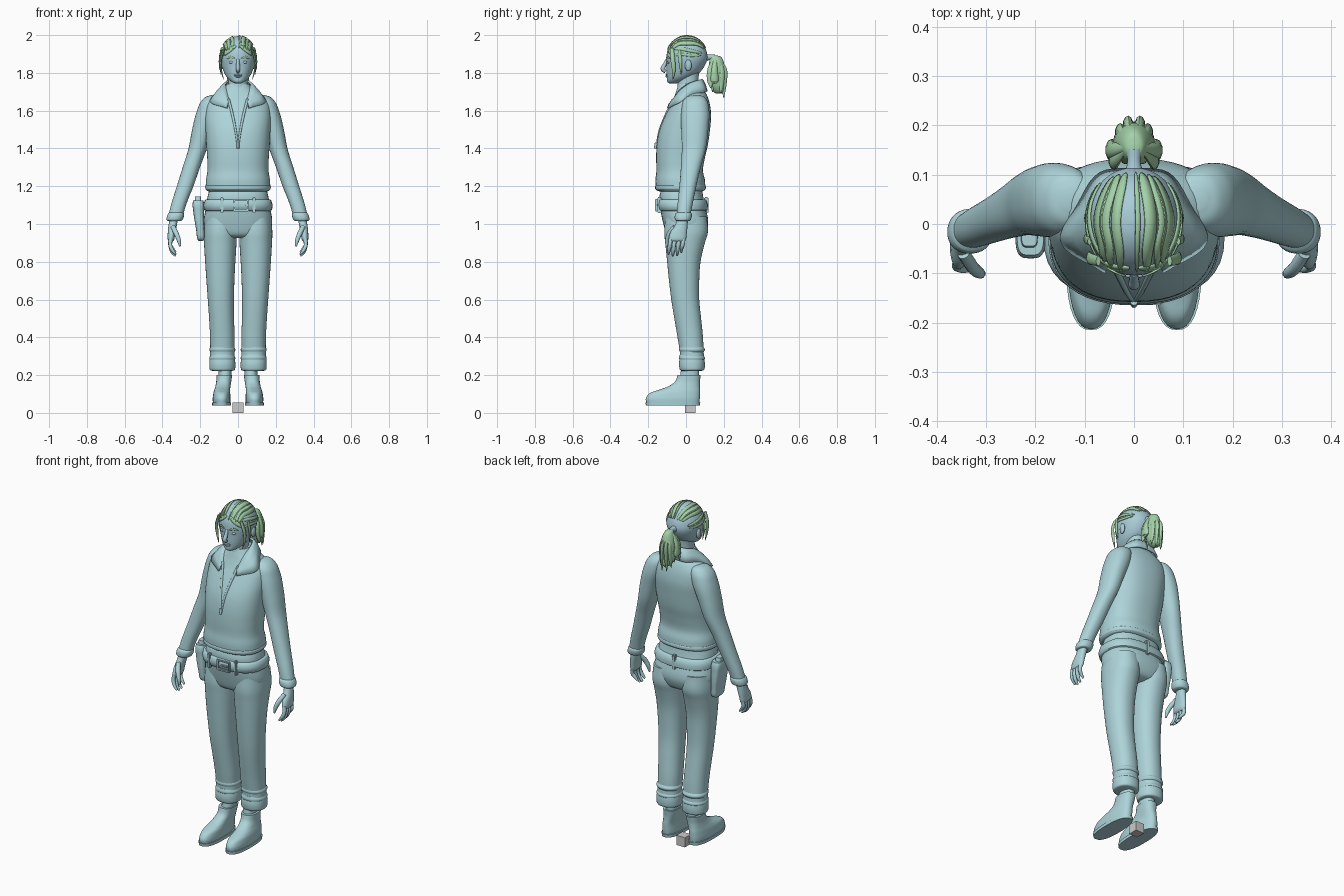
import bpy, bmesh, math
from mathutils import Vector, Matrix


def material(name, rgb):
    m = bpy.data.materials.new(name)
    m.diffuse_color = (*rgb, 1)
    return m


BLUE = material("pale teal", (0.42, 0.66, 0.70))
HEAD = material("head blue", (0.40, 0.61, 0.69))
GREEN = material("hair green", (0.37, 0.64, 0.39))
GREY = material("light grey", (0.6, 0.6, 0.6))


def finish(name, bm, mat, mirror=False, angle=45, thick=0):
    bmesh.ops.recalc_face_normals(bm, faces=bm.faces)
    me = bpy.data.meshes.new(name)
    bm.to_mesh(me)
    bm.free()
    me.materials.append(mat)
    me.shade_smooth()
    me.set_sharp_from_angle(angle=math.radians(angle))
    ob = bpy.data.objects.new(name, me)
    bpy.context.collection.objects.link(ob)
    if thick:
        ob.modifiers.new("thickness", "SOLIDIFY").thickness = thick
    if mirror:
        md = ob.modifiers.new("mirror", "MIRROR")
        md.use_mirror_merge = False
    return ob


def smooth_path(pts, sub=5):
    """Spline through rows of numbers, safe for uneven spacing."""
    n = len(pts)
    P = [list(p) for p in pts]
    h = [max(1e-6, math.dist(P[i], P[i + 1])) for i in range(n - 1)]
    d = [[(b - a) / h[i] for a, b in zip(P[i], P[i + 1])] for i in range(n - 1)]
    m = [d[0]]
    for i in range(1, n - 1):
        m.append([(a * h[i] + b * h[i - 1]) / (h[i] + h[i - 1]) for a, b in zip(d[i - 1], d[i])])
    m.append(d[-1])
    out = []
    for i in range(n - 1):
        for k in range(sub):
            t = k / sub
            a, b = 2*t**3 - 3*t**2 + 1, t**3 - 2*t**2 + t
            c, e = -2*t**3 + 3*t**2, t**3 - t**2
            out.append([a*p + b*h[i]*u + c*q + e*h[i]*v
                        for p, q, u, v in zip(P[i], P[i + 1], m[i], m[i + 1])])
    return out + [P[-1]]


def skin_rings(bm, rings, cap=True):
    vs = [[bm.verts.new(p) for p in r] for r in rings]
    n = len(vs[0])
    for a, b in zip(vs, vs[1:]):
        for i in range(n):
            bm.faces.new((a[i], a[(i + 1) % n], b[(i + 1) % n], b[i]))
    if cap:
        bm.faces.new(vs[0])
        bm.faces.new(vs[-1])


def loft(name, rows, mat=BLUE, p=2.2, mirror=False, seg=36, sub=5):
    """Stack of level rings; row = height, centre x, half width, front y, back y."""
    rings = []
    for z, cx, rx, yf, yb in smooth_path(rows, sub):
        ring = []
        for i in range(seg):
            c, s = math.cos(math.tau*i/seg), math.sin(math.tau*i/seg)
            ring.append((cx + rx*math.copysign(abs(c)**(2/p), c),
                         (yf + yb)/2 + (yb - yf)/2*math.copysign(abs(s)**(2/p), s), z))
        rings.append(ring)
    bm = bmesh.new()
    skin_rings(bm, rings)
    return finish(name, bm, mat, mirror)


def tube(name, rows, mat=BLUE, mirror=False, seg=10, flat=1.0):
    """Tapered tube; row = x, y, z, radius."""
    rows = smooth_path(rows, 4)
    pts = [Vector(r[:3]) for r in rows]
    rings = []
    for i, r in enumerate(rows):
        t = (pts[min(i + 1, len(pts) - 1)] - pts[max(i - 1, 0)]).normalized()
        u = t.cross(Vector((1, 0.01, 0))).normalized()
        v = t.cross(u)
        rings.append([pts[i] + r[3]*(u*math.cos(a) + v*flat*math.sin(a))
                      for a in (math.tau*k/seg for k in range(seg))])
    bm = bmesh.new()
    skin_rings(bm, rings)
    return finish(name, bm, mat, mirror)


def ball(name, loc, size, mat=BLUE, mirror=False):
    bm = bmesh.new()
    bmesh.ops.create_uvsphere(bm, u_segments=16, v_segments=10, radius=1,
                              matrix=Matrix.Translation(loc) @ Matrix.Diagonal((*size, 1)))
    return finish(name, bm, mat, mirror)


def box(name, loc, size, mat=BLUE, bevel=0.0, mirror=False):
    bm = bmesh.new()
    bmesh.ops.create_cube(bm, size=1, matrix=Matrix.Translation(loc) @ Matrix.Diagonal((*size, 1)))
    if bevel:
        bmesh.ops.bevel(bm, geom=bm.edges[:], offset=bevel, segments=2, affect='EDGES')
    return finish(name, bm, mat, mirror)


def strand(name, dirs, w, mirror=False):
    """Hair ribbon lying on the skull, led by directions from its centre."""
    rows = [Vector(d).normalized() for d in smooth_path(dirs, 6)]
    bm, grid = bmesh.new(), []
    for i, n in enumerate(rows):
        side = (rows[min(i + 1, len(rows) - 1)] - rows[max(i - 1, 0)]).cross(n).normalized()
        k = w*(0.15 + 0.85*math.sin(math.pi*i/(len(rows) - 1))**0.5)
        line = []
        for s in (-1, 0, 1):
            d = (n + side*s*k).normalized()
            line.append(bm.verts.new((d.x*0.1, 0.005 + d.y*0.114, 1.88 + d.z*0.12)))
        grid.append(line)
    for a, b in zip(grid, grid[1:]):
        for j in (0, 1):
            bm.faces.new((a[j], a[j + 1], b[j + 1], b[j]))
    return finish(name, bm, GREEN, mirror, thick=0.004)


# Small base cube
box("base_cube", (0, 0.022, 0.028), (0.056, 0.056, 0.056), GREY)

# Boots, ankles
loft("boot", [(0.05, 0.087, 0.046, -0.21, 0.07), (0.075, 0.087, 0.047, -0.213, 0.073),
              (0.1, 0.086, 0.045, -0.198, 0.074), (0.12, 0.084, 0.042, -0.15, 0.074),
              (0.14, 0.08, 0.04, -0.095, 0.073), (0.17, 0.075, 0.04, -0.055, 0.074),
              (0.2, 0.073, 0.042, -0.045, 0.078)], p=2.4, mirror=True)
loft("boot_sole", [(0.038, 0.087, 0.05, -0.212, 0.073), (0.056, 0.087, 0.051, -0.215, 0.076)],
     p=2.5, mirror=True, sub=1)
loft("ankle", [(0.18, 0.069, 0.034, -0.033, 0.068), (0.24, 0.069, 0.034, -0.025, 0.07)], mirror=True)

# Trousers
loft("trouser_leg", [(1.04, 0.095, 0.08, -0.11, 0.11), (0.95, 0.094, 0.088, -0.115, 0.115),
                     (0.9, 0.094, 0.086, -0.11, 0.1), (0.8, 0.094, 0.08, -0.1, 0.077),
                     (0.7, 0.093, 0.074, -0.09, 0.07), (0.6, 0.091, 0.069, -0.078, 0.07),
                     (0.5, 0.087, 0.066, -0.062, 0.08), (0.4, 0.083, 0.065, -0.045, 0.09),
                     (0.3, 0.083, 0.065, -0.032, 0.095), (0.255, 0.083, 0.069, -0.037, 0.1),
                     (0.228, 0.083, 0.066, -0.032, 0.096), (0.222, 0.083, 0.05, -0.02, 0.08)], mirror=True)
for i, z in enumerate((0.29, 0.335)):
    loft(f"cuff_fold_{i}", [(z - 0.018, 0.083, 0.06, -0.028, 0.09), (z, 0.083, 0.069, -0.037, 0.1),
                            (z + 0.018, 0.083, 0.06, -0.033, 0.09)], mirror=True)
loft("trouser_hips", [(1.185, 0, 0.15, -0.13, 0.085), (1.15, 0, 0.16, -0.14, 0.09),
                      (1.1, 0, 0.167, -0.138, 0.1), (1.0, 0, 0.18, -0.12, 0.117),
                      (0.95, 0, 0.16, -0.105, 0.1), (0.925, 0, 0.09, -0.07, 0.06)], p=2.5)

# Belt, buckle, loops
loft("belt", [(1.07, 0, 0.172, -0.143, 0.106), (1.075, 0, 0.18, -0.15, 0.114),
              (1.125, 0, 0.176, -0.152, 0.108), (1.13, 0, 0.168, -0.146, 0.102)], p=2.5, sub=2)
for dx, dz, w, h in ((-0.022, 0, 0.011, 0.064), (0.052, 0, 0.011, 0.064), (0.015, 0.027, 0.08, 0.011),
                     (0.015, -0.027, 0.08, 0.011), (0.022, 0, 0.045, 0.01)):
    box("buckle_bar", (dx, -0.157, 1.1 + dz), (w, 0.014, h), bevel=0.003)
box("front_belt_loop", (0.085, -0.141, 1.1), (0.016, 0.02, 0.085), bevel=0.004, mirror=True)
box("back_belt_loop", (0, 0.107, 1.1), (0.022, 0.022, 0.085), bevel=0.004)

# Hip pouch on the wearer's right
loft("hip_pouch", [(0.91, -0.196, 0.012, -0.035, 0.015), (0.92, -0.197, 0.018, -0.052, 0.03),
                   (0.97, -0.2, 0.022, -0.063, 0.038), (1.06, -0.208, 0.028, -0.068, 0.042),
                   (1.11, -0.21, 0.03, -0.068, 0.04), (1.125, -0.21, 0.027, -0.063, 0.035)], p=3.5)
loft("pouch_top", [(1.11, -0.212, 0.018, -0.05, 0.02), (1.145, -0.212, 0.016, -0.045, 0.012)], p=4, sub=1)

# Jacket body
loft("jacket_body", [(1.172, 0, 0.155, -0.14, 0.08), (1.18, 0, 0.168, -0.156, 0.098),
                     (1.225, 0, 0.17, -0.162, 0.101), (1.28, 0, 0.162, -0.157, 0.09),
                     (1.35, 0, 0.163, -0.158, 0.1), (1.42, 0, 0.168, -0.155, 0.116),
                     (1.5, 0, 0.172, -0.14, 0.127), (1.58, 0, 0.175, -0.107, 0.133),
                     (1.64, 0, 0.165, -0.077, 0.125), (1.68, 0, 0.13, -0.06, 0.112),
                     (1.71, 0, 0.085, -0.05, 0.095), (1.74, 0, 0.06, -0.04, 0.08)], p=2.35, seg=48)
loft("jacket_hem", [(1.178, 0, 0.165, -0.155, 0.097), (1.185, 0, 0.172, -0.163, 0.104),
                    (1.2, 0, 0.173, -0.164, 0.104), (1.208, 0, 0.166, -0.157, 0.097)], p=2.35, seg=48)
tube("neckline_edge", [(0.05, -0.068, 1.66, 0.007), (0.03, -0.105, 1.58, 0.007),
                       (0.012, -0.141, 1.49, 0.006), (0.001, -0.156, 1.41, 0.005)], mirror=True)
tube("zip_pull", [(0, -0.158, 1.43, 0.007), (0, -0.163, 1.4, 0.007)])

# Collar: strip between a neck edge and an outer edge
inner = smooth_path([(0, 0.085, 1.768), (0.05, 0.068, 1.763), (0.067, 0.02, 1.748),
                     (0.062, -0.03, 1.715), (0.045, -0.078, 1.645)])
outer = smooth_path([(0, 0.115, 1.705), (0.07, 0.105, 1.7), (0.115, 0.04, 1.69),
                     (0.15, -0.035, 1.648), (0.06, -0.1, 1.615)])
bm = bmesh.new()
rows = []
for a, b in zip(inner, outer):
    a, b = Vector(a), Vector(b)
    rows.append([bm.verts.new(a.lerp(b, t) + Vector((0, 0, 0.012*math.sin(math.pi*t)))) for t in (0, .33, .66, 1)])
for a, b in zip(rows, rows[1:]):
    for j in range(3):
        bm.faces.new((a[j], a[j + 1], b[j + 1], b[j]))
finish("collar", bm, BLUE, True, thick=0.01)

# Sleeves and cuffs
loft("sleeve", [(1.682, 0.125, 0.02, 0.03, 0.075), (1.67, 0.13, 0.045, 0.0, 0.1),
                (1.645, 0.14, 0.058, -0.018, 0.115), (1.6, 0.155, 0.062, -0.025, 0.123),
                (1.5, 0.187, 0.056, -0.025, 0.118), (1.4, 0.213, 0.049, -0.022, 0.105),
                (1.3, 0.247, 0.046, -0.027, 0.078), (1.2, 0.28, 0.044, -0.035, 0.055),
                (1.1, 0.315, 0.04, -0.045, 0.034), (1.03, 0.334, 0.038, -0.05, 0.02)], mirror=True)
loft("sleeve_cuff", [(1.015, 0.336, 0.03, -0.046, 0.014), (1.02, 0.336, 0.041, -0.057, 0.024),
                     (1.055, 0.328, 0.042, -0.056, 0.03), (1.062, 0.327, 0.035, -0.048, 0.024)], mirror=True)

# Hands
loft("palm", [(1.04, 0.338, 0.022, -0.042, 0.012), (0.99, 0.346, 0.022, -0.06, 0.008),
              (0.95, 0.352, 0.02, -0.085, 0.004), (0.915, 0.355, 0.016, -0.09, -0.002),
              (0.905, 0.355, 0.008, -0.08, -0.01)], mirror=True, seg=20)
for i, (y, tip) in enumerate(((-0.08, 0.84), (-0.058, 0.83), (-0.035, 0.834), (-0.013, 0.85))):
    tube(f"finger_{i}", [(0.356, y, 0.925, 0.011), (0.358, y - 0.006, 0.885, 0.0105),
                         (0.348, y - 0.01, tip + 0.022, 0.0095), (0.33, y - 0.012, tip, 0.005)], mirror=True)
tube("thumb", [(0.345, -0.06, 0.985, 0.013), (0.325, -0.09, 0.945, 0.013),
               (0.312, -0.1, 0.91, 0.011), (0.307, -0.103, 0.882, 0.005)], mirror=True)

# Neck, head and face
loft("neck", [(1.62, 0, 0.06, -0.075, 0.06), (1.7, 0, 0.052, -0.05, 0.066),
              (1.76, 0, 0.05, -0.042, 0.065), (1.83, 0, 0.055, -0.04, 0.075)])
loft("head", [(1.745, 0, 0.018, -0.09, -0.045), (1.752, 0, 0.032, -0.098, -0.02),
              (1.775, 0, 0.058, -0.101, 0.03), (1.81, 0, 0.077, -0.103, 0.08),
              (1.84, 0, 0.087, -0.103, 0.1), (1.88, 0, 0.094, -0.104, 0.114),
              (1.914, 0, 0.09, -0.099, 0.109), (1.949, 0, 0.075, -0.082, 0.092),
              (1.978, 0, 0.05, -0.052, 0.062), (1.99, 0, 0.026, -0.026, 0.036),
              (1.994, 0, 0.005, 0, 0.01)], HEAD, p=2.1)
tube("nose", [(0, -0.1, 1.87, 0.008), (0, -0.112, 1.845, 0.01), (0, -0.122, 1.818, 0.012),
              (0, -0.108, 1.806, 0.008)], HEAD)
ball("eye", (0.035, -0.092, 1.856), (0.014, 0.008, 0.007), HEAD, True)
ball("ear", (0.091, 0.012, 1.84), (0.01, 0.018, 0.03), HEAD, True)
ball("upper_lip", (0, -0.103, 1.789), (0.022, 0.007, 0.004), HEAD)
ball("lower_lip", (0, -0.102, 1.781), (0.018, 0.008, 0.005), HEAD)

# Hair lying on the skull
for i, (u, w) in enumerate(((-0.84, 0.13), (-0.58, 0.12), (-0.3, 0.1), (0.06, 0.05),
                            (0.28, 0.13), (0.56, 0.1), (0.8, 0.15))):
    strand(f"top_strand_{i}", [(u*0.85, -0.85, 0.38), (u*0.95, -0.5, 0.75), (u, 0, 0.75),
                               (u*0.75, 0.55, 0.65), (u*0.5, 0.8, 0.42)], w)
strand("temple_strand", [(0.68, -0.72, 0.42), (0.93, -0.2, 0.4), (0.95, 0.2, 0.32), (0.7, 0.7, 0.2)], 0.08, True)
strand("side_strand", [(0.78, -0.62, 0.1), (0.97, -0.25, 0.15), (0.97, 0.2, 0.1), (0.75, 0.65, 0.1)], 0.06, True)
strand("hairline_strand", [(0.1, -0.85, 0.55), (0.45, -0.85, 0.36), (0.75, -0.66, 0.12)], 0.1, True)
strand("eyebrow", [(0.17, -0.97, -0.03), (0.4, -0.9, 0.03), (0.62, -0.78, -0.05)], 0.04, True)

# Loose locks beside the face
tube("face_lock", [(0.072, -0.075, 1.93, 0.01), (0.09, -0.07, 1.87, 0.012),
                   (0.088, -0.065, 1.81, 0.009), (0.076, -0.07, 1.765, 0.002)], GREEN, True, flat=0.5)
tube("ear_lock", [(0.09, -0.035, 1.92, 0.008), (0.098, -0.03, 1.86, 0.009),
                  (0.09, -0.025, 1.79, 0.002)], GREEN, True, flat=0.5)

# Ponytail with tie and ragged tips
tube("hair_tie", [(0, 0.1, 1.88, 0.022), (0, 0.125, 1.883, 0.014), (0, 0.15, 1.88, 0.017)], HEAD)
loft("ponytail", [(1.893, 0, 0.008, 0.14, 0.16), (1.885, 0, 0.02, 0.13, 0.185),
                  (1.85, 0, 0.034, 0.122, 0.202), (1.79, 0, 0.042, 0.118, 0.207),
                  (1.735, 0, 0.04, 0.125, 0.207), (1.7, 0, 0.024, 0.145, 0.205),
                  (1.69, 0, 0.01, 0.16, 0.195)], GREEN, p=1.9)
for i, (x, y, z) in enumerate(((0.05, 0.13, 1.72), (0.058, 0.15, 1.75), (0.034, 0.185, 1.69), (0.015, 0.2, 1.668),
                               (0.022, 0.14, 1.7))):
    tube(f"ponytail_lock_{i}", [(x*0.3, 0.155, 1.88, 0.008), (x*0.75, y, 1.82, 0.016),
                                (x*0.85, y, 1.75, 0.016), (x, y, z, 0.002)], GREEN, True, flat=0.6)
